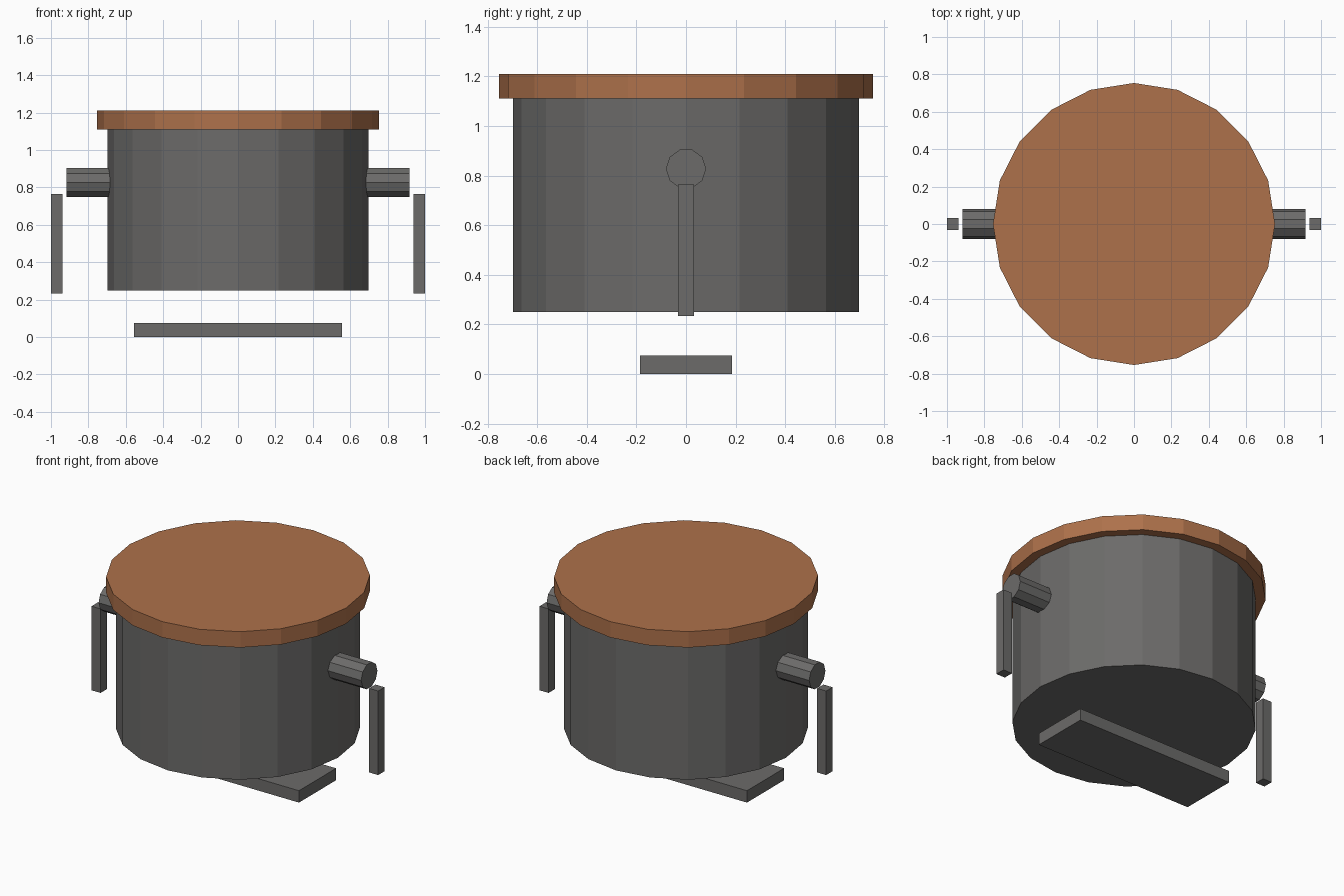
import bpy
from math import pi

if "Cube" in bpy.data.objects:
    bpy.data.objects.remove(bpy.data.objects["Cube"])


def material(name, colour):
    mat = bpy.data.materials.new(name)
    mat.diffuse_color = (*colour, 1)
    mat.use_nodes = True
    mat.node_tree.nodes["Principled BSDF"].inputs["Base Color"].default_value = mat.diffuse_color
    return mat


wood = material("wood_brown", (0.42, 0.165, 0.07))
iron = material("dark_iron", (0.15, 0.147, 0.143))


def finish(name, mat):
    obj = bpy.context.object
    obj.name = name
    obj.data.materials.append(mat)
    bpy.ops.object.transform_apply(location=False, rotation=True, scale=True)


def cylinder(name, mat, radius, depth, sides, centre, rotation=(0, 0, 0)):
    bpy.ops.mesh.primitive_cylinder_add(vertices=sides, radius=radius, depth=depth,
                                        location=centre, rotation=rotation)
    finish(name, mat)


def box(name, mat, size, centre):
    bpy.ops.mesh.primitive_cube_add(size=1, location=centre)
    bpy.context.object.scale = size
    finish(name, mat)


# Pot body and overhanging lid
cylinder("body", iron, 0.697, 0.86, 20, (0, 0, 0.68))
cylinder("lid", wood, 0.754, 0.10, 20, (0, 0, 1.16))

# Floating base plate
box("base_plate", iron, (1.11, 0.37, 0.075), (0, 0, 0.0375))

# Side pegs and hanging bars, mirrored left and right
for side, s in (("left", -1), ("right", 1)):
    cylinder(side + "_peg", iron, 0.081, 0.235, 10, (s * 0.7985, 0, 0.827), (0, pi / 2, 0))
    box(side + "_bar", iron, (0.063, 0.063, 0.53), (s * 0.9685, 0, 0.499))
